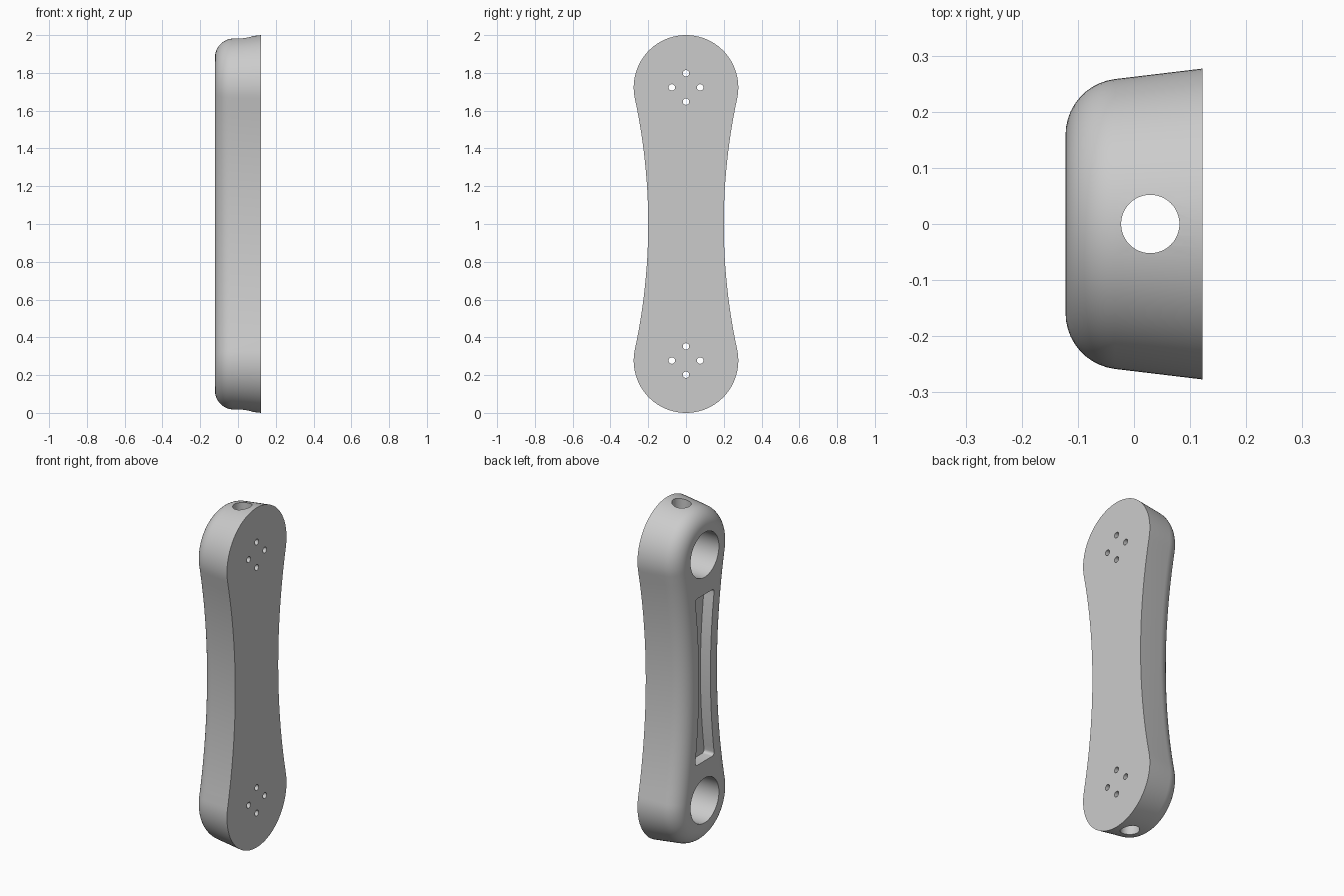
import bpy, bmesh, math
from mathutils import Matrix

if "Cube" in bpy.data.objects:
    bpy.data.objects.remove(bpy.data.objects["Cube"])

HALF_X = 0.122                # half thickness
CAP_R, WAIST = 0.277, 0.20    # end radius and half width at the waist
ARM = 1 - CAP_R               # end centre distance from the middle
SIDE_R = (ARM**2 + WAIST**2 - CAP_R**2) / (2 * (CAP_R - WAIST))
TANGENT = math.atan2(ARM, WAIST + SIDE_R)

grey = bpy.data.materials.new("plain grey")
grey.use_nodes = True
grey.diffuse_color = (0.6, 0.6, 0.6, 1)
grey.node_tree.nodes["Principled BSDF"].inputs["Base Color"].default_value = (0.6, 0.6, 0.6, 1)


def mesh_object(name, bm):
    bmesh.ops.recalc_face_normals(bm, faces=bm.faces)
    mesh = bpy.data.meshes.new(name)
    bm.to_mesh(mesh)
    bm.free()
    mesh.materials.append(grey)
    obj = bpy.data.objects.new(name, mesh)
    bpy.context.collection.objects.link(obj)
    return obj


def loft(name, rings):
    bm = bmesh.new()
    loops = [[bm.verts.new(p) for p in ring] for ring in rings]
    for a, b in zip(loops, loops[1:]):
        for i in range(len(a)):
            j = (i + 1) % len(a)
            bm.faces.new((a[i], a[j], b[j], b[i]))
    bm.faces.new(loops[0])
    bm.faces.new(loops[-1][::-1])
    return mesh_object(name, bm)


def waist_arc(inset, half_height, steps):
    """Concave side on +y, listed from bottom to top around z = 1."""
    r = SIDE_R + inset
    top = math.asin(half_height / r)
    angles = [top * (2 * i / steps - 1) for i in range(steps + 1)]
    return [(WAIST + SIDE_R - r * math.cos(a), 1 + r * math.sin(a)) for a in angles]


def outline(x, inset):
    """Waisted outline, offset inwards."""
    r = CAP_R - inset
    side = waist_arc(inset, (SIDE_R + inset) * math.sin(TANGENT), 24)
    cap = []
    for i in range(1, 48):
        a = -TANGENT + (math.pi + 2 * TANGENT) * i / 48
        cap.append((r * math.cos(a), 1 + ARM + r * math.sin(a)))
    half = side + cap
    return [(x, y, z) for y, z in half] + [(x, -y, 2 - z) for y, z in half]


def cylinder(radius, length, centre, axis):
    bm = bmesh.new()
    turn = Matrix.Rotation(math.pi / 2, 4, "Y") if axis == "X" else Matrix()
    bmesh.ops.create_cone(bm, cap_ends=True, segments=48, radius1=radius, radius2=radius,
                          depth=length, matrix=Matrix.Translation(centre) @ turn)
    return mesh_object("bore_cutter", bm)


# Body: drafted wall that rounds over into the -x face
fillet, taper = 0.1, 0.12
tilt = math.atan(taper)
start_x = -HALF_X + fillet - fillet * math.sin(tilt)
depth = taper * (HALF_X - start_x) + fillet * math.cos(tilt)
section = [(HALF_X, 0)]
for i in range(11):
    a = tilt + (math.pi / 2 - tilt) * i / 10
    section.append((-HALF_X + fillet - fillet * math.sin(a), depth - fillet * math.cos(a)))
body = loft("link_body", [outline(x, d) for x, d in section])

# Cable bore along the whole length
cutters = [cylinder(0.052, 2.4, (0.029, 0, 1), "Z")]

# Joint sockets and their bolt holes at both ends
for z in (1 - ARM, 1 + ARM):
    cutters.append(cylinder(0.132, 0.3, (0.08 - 0.15, 0, z), "X"))
    for k in range(4):
        a = k * math.pi / 2
        cutters.append(cylinder(0.017, 0.2, (0.11, 0.075 * math.cos(a), z + 0.075 * math.sin(a)), "X"))

# Waisted pocket in the -x face
side = waist_arc(0.147, 0.49, 20)
ring = side + [(-y, 2 - z) for y, z in side]
pocket = loft("pocket_cutter", [[(x, y, z) for y, z in ring] for x in (-0.057, -0.2)])
bm = bmesh.new()
bm.from_mesh(pocket.data)
corners = [e for e in bm.edges
           if abs(e.verts[0].co.x - e.verts[1].co.x) > 0.1 and abs(e.verts[0].co.z - 1) > 0.48]
bmesh.ops.bevel(bm, geom=corners, offset=0.02, segments=5, profile=0.5, affect="EDGES")
bm.to_mesh(pocket.data)
bm.free()
cutters.append(pocket)

# Cut everything and tidy up
bpy.ops.object.select_all(action="DESELECT")
body.select_set(True)
bpy.context.view_layer.objects.active = body
for cutter in cutters:
    cutter.hide_render = True
    mod = body.modifiers.new("cut", "BOOLEAN")
    mod.operation, mod.solver, mod.object = "DIFFERENCE", "EXACT", cutter
    bpy.ops.object.modifier_apply(modifier=mod.name)
    bpy.data.objects.remove(cutter)
bpy.ops.object.shade_smooth_by_angle(angle=math.radians(30))
